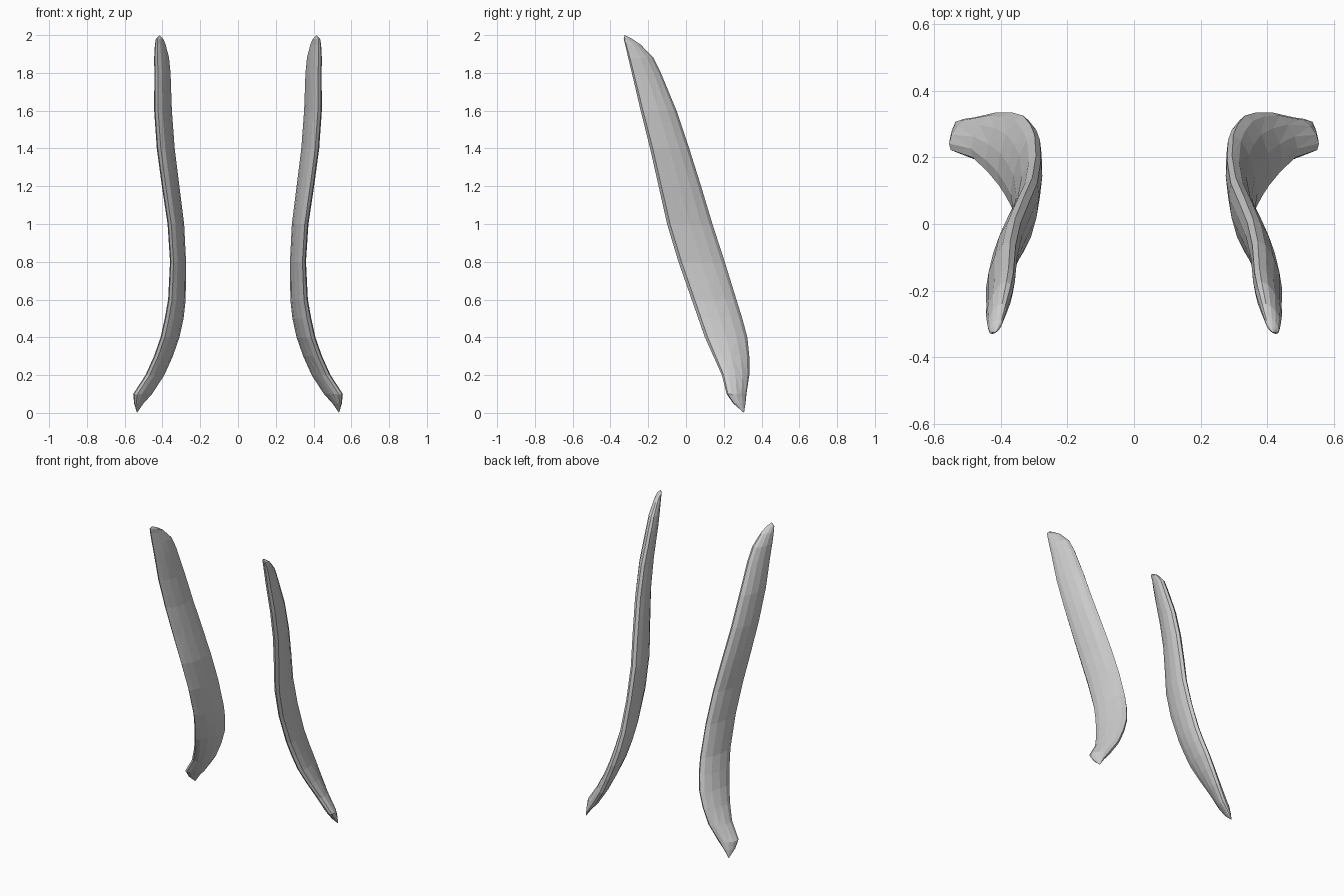
import bpy
import bmesh
from math import cos, sin, pi

cube = bpy.data.objects.get("Cube")
if cube:
    bpy.data.objects.remove(cube, do_unlink=True)

grey = bpy.data.materials.new("light_grey")
grey.use_nodes = True
colour = (0.6, 0.6, 0.6, 1)
grey.diffuse_color = colour
grey.node_tree.nodes["Principled BSDF"].inputs["Base Color"].default_value = colour

# Level sections of one blade: height, inner x, outer x, front y, back y
SECTIONS = [
    (0.05, 0.50, 0.55, 0.25, 0.315),
    (0.10, 0.455, 0.555, 0.215, 0.32),
    (0.20, 0.39, 0.49, 0.19, 0.335),
    (0.30, 0.345, 0.445, 0.145, 0.335),
    (0.40, 0.31, 0.41, 0.10, 0.325),
    (0.50, 0.288, 0.388, 0.065, 0.298),
    (0.60, 0.277, 0.37, 0.03, 0.267),
    (0.80, 0.275, 0.36, -0.04, 0.205),
    (1.00, 0.285, 0.373, -0.10, 0.14),
    (1.20, 0.31, 0.403, -0.145, 0.08),
    (1.40, 0.335, 0.43, -0.19, 0.017),
    (1.60, 0.35, 0.444, -0.24, -0.05),
    (1.80, 0.357, 0.443, -0.287, -0.133),
    (1.88, 0.365, 0.444, -0.306, -0.173),
    (1.95, 0.383, 0.44, -0.322, -0.24),
    (1.98, 0.395, 0.435, -0.33, -0.285),
]
BOTTOM_TIP = (0.535, 0.307, 0)
TOP_TIP = (0.415, -0.325, 2)
SIDES = 12
LEAN = 0.55  # share of the width taken by the slant of the section


def build_blade(name, side):
    bm = bmesh.new()
    rings = []
    for z, x0, x1, y0, y1 in SECTIONS:
        cx, cy, rx, ry = (x0 + x1) / 2, (y0 + y1) / 2, (x1 - x0) / 2, (y1 - y0) / 2
        thick = (1 - LEAN ** 2) ** 0.5
        ring = []
        for i in range(SIDES):
            a = 2 * pi * i / SIDES
            # The front edge leans outward, the back edge inward
            x = cx + rx * (thick * sin(a) - LEAN * cos(a))
            ring.append(bm.verts.new((side * x, cy + ry * cos(a), z)))
        rings.append(ring)
    bottom, top = (bm.verts.new((side * x, y, z)) for x, y, z in (BOTTOM_TIP, TOP_TIP))
    for i in range(SIDES):
        j = (i + 1) % SIDES
        for low, high in zip(rings, rings[1:]):
            bm.faces.new((low[i], low[j], high[j], high[i]))
        bm.faces.new((bottom, rings[0][j], rings[0][i]))
        bm.faces.new((top, rings[-1][i], rings[-1][j]))
    bmesh.ops.triangulate(bm, faces=bm.faces[:])
    bmesh.ops.recalc_face_normals(bm, faces=bm.faces[:])
    mesh = bpy.data.meshes.new(name)
    bm.to_mesh(mesh)
    bm.free()
    mesh.materials.append(grey)
    obj = bpy.data.objects.new(name, mesh)
    bpy.context.collection.objects.link(obj)


# The two mirrored blades
build_blade("left_blade", 1)
build_blade("right_blade", -1)
